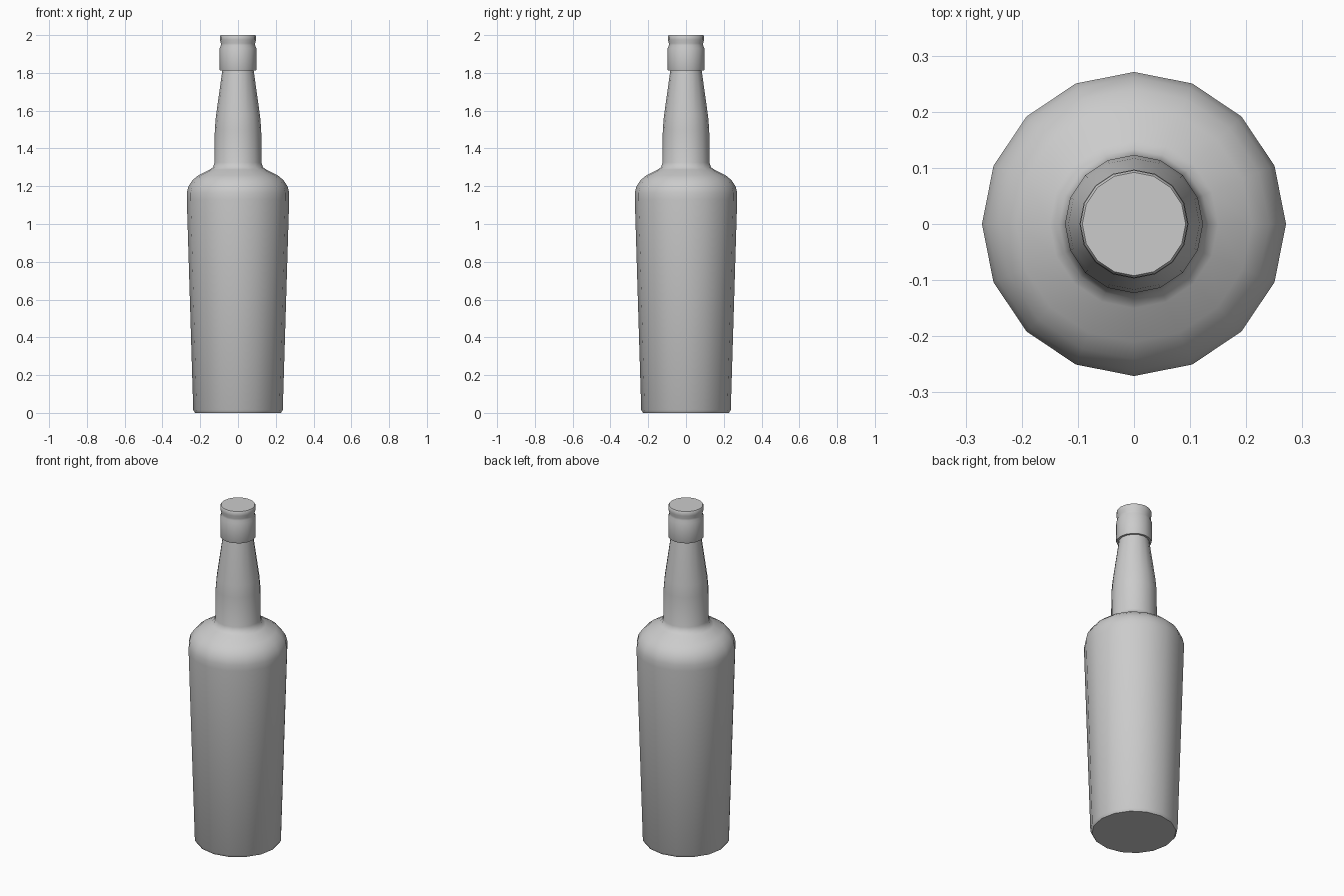
import bpy, bmesh, math

if "Cube" in bpy.data.objects:
    bpy.data.objects.remove(bpy.data.objects["Cube"], do_unlink=True)

SIDES = 16

grey = bpy.data.materials.new("plain grey")
grey.use_nodes = True
colour = (0.6, 0.6, 0.6, 1)
grey.diffuse_color = colour
grey.node_tree.nodes["Principled BSDF"].inputs["Base Color"].default_value = colour


def lathe(name, profile):
    """Turn a (radius, height) profile around z and close both ends."""
    bm = bmesh.new()
    rings = []
    for r, z in profile:
        rings.append([bm.verts.new((r * math.cos(a), r * math.sin(a), z))
                      for a in (math.tau * i / SIDES for i in range(SIDES))])
    for low, high in zip(rings, rings[1:]):
        for i in range(SIDES):
            j = (i + 1) % SIDES
            bm.faces.new((low[i], low[j], high[j], high[i]))
    bm.faces.new(rings[0][::-1])
    bm.faces.new(rings[-1])
    mesh = bpy.data.meshes.new(name)
    bm.to_mesh(mesh)
    bm.free()
    mesh.materials.append(grey)
    obj = bpy.data.objects.new(name, mesh)
    bpy.context.collection.objects.link(obj)
    bpy.ops.object.select_all(action="DESELECT")
    obj.select_set(True)
    bpy.context.view_layer.objects.active = obj
    bpy.ops.object.shade_smooth_by_angle(angle=math.radians(40))
    return obj


# Tapered body, rounded shoulder and neck
lathe("bottle", [
    (0.228, 0.0), (0.237, 0.015), (0.271, 1.13), (0.271, 1.165),
    (0.262, 1.2), (0.241, 1.232), (0.21, 1.258), (0.15, 1.288),
    (0.133, 1.3), (0.124, 1.325), (0.123, 1.5), (0.117, 1.57),
    (0.082, 1.82)])

# Stopper cap with a groove below its rim
lathe("cap", [
    (0.095, 1.812), (0.097, 1.817), (0.097, 1.93), (0.091, 1.945),
    (0.091, 1.957), (0.096, 1.975), (0.096, 1.993), (0.092, 2.0)])
